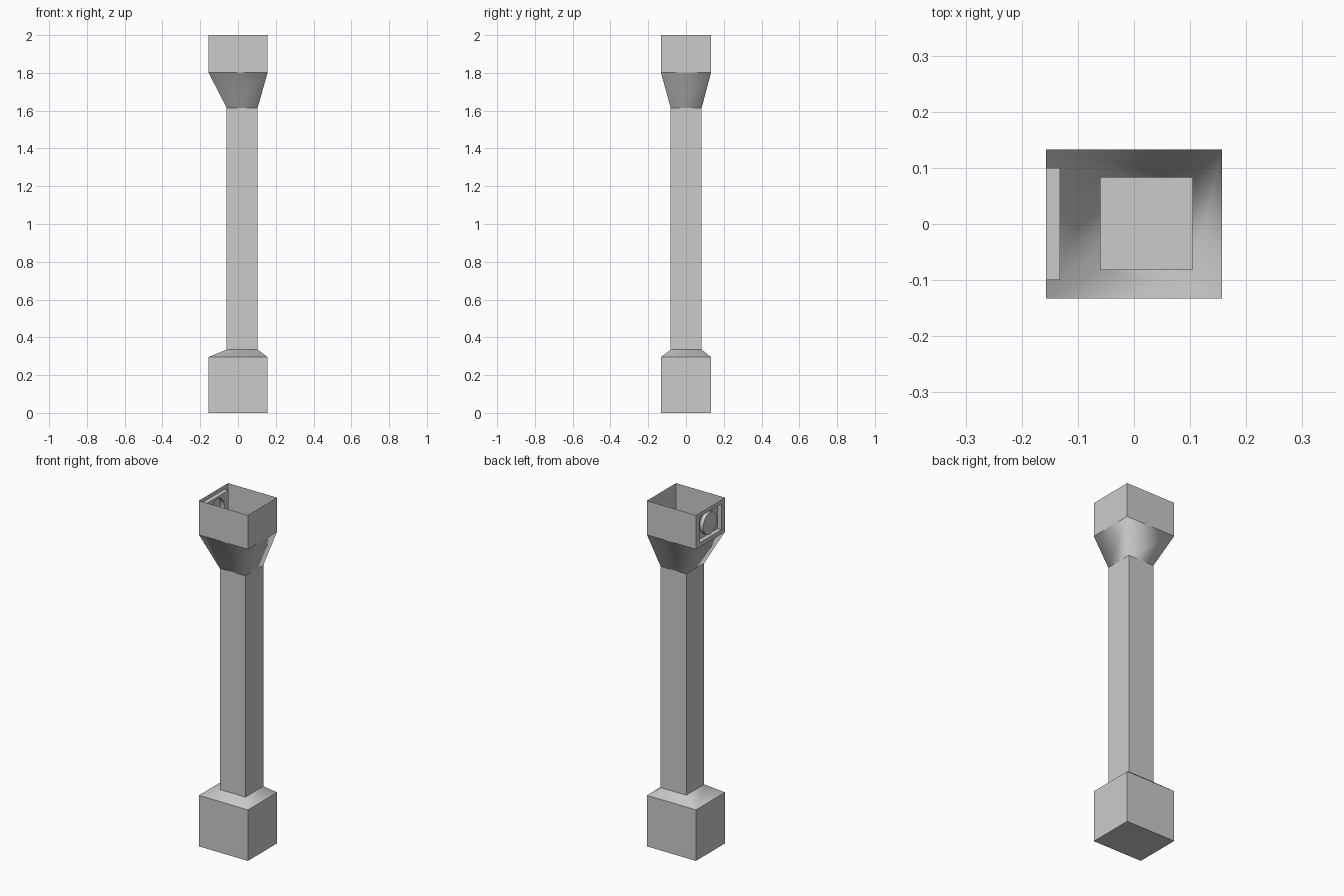
import bpy, bmesh, math

if "Cube" in bpy.data.objects:
    bpy.data.objects.remove(bpy.data.objects["Cube"])

HX, HY = 0.157, 0.133      # half size of base and capital
SX, SY, SH = 0.022, 0.001, 0.082   # shaft centre and half size
IN_X = -0.132              # depth of the recessed panel


def rect(bm, x0, x1, y0, y1, z):
    return [bm.verts.new(p) for p in
            ((x0, y0, z), (x1, y0, z), (x1, y1, z), (x0, y1, z))]


def bridge(bm, a, b, skip=(), smooth=False):
    """Join two closed loops with quads."""
    n = len(a)
    for i in range(n):
        if i in skip:
            continue
        j = (i + 1) % n
        f = bm.faces.new((a[i], a[j], b[j], b[i]))
        f.smooth = smooth
    for loop in (a, b):
        for i in range(n):
            e = bm.edges.get((loop[i], loop[(i + 1) % n]))
            if e:
                e.smooth = False


def fill_between(bm, outer, inner):
    """Flat face between two loops, the inner one being a hole."""
    edges = []
    for loop in (outer, inner):
        for i in range(len(loop)):
            pair = (loop[i], loop[(i + 1) % len(loop)])
            edges.append(bm.edges.get(pair) or bm.edges.new(pair))
    bmesh.ops.triangle_fill(bm, use_beauty=True, use_dissolve=False,
                            edges=edges, normal=(-1, 0, 0))


def finish(bm, name):
    me = bpy.data.meshes.new(name)
    bm.to_mesh(me)
    bm.free()
    ob = bpy.data.objects.new(name, me)
    bpy.context.collection.objects.link(ob)
    return ob


def big(bm, z):
    return rect(bm, -HX, HX, -HY, HY, z)


def small(bm, z):
    return rect(bm, SX - SH, SX + SH, SY - SH, SY + SH, z)


# Base block with sloped shoulder
bm = bmesh.new()
r0, r1, r2 = big(bm, 0), big(bm, 0.295), small(bm, 0.335)
bm.faces.new(r0[::-1])
bridge(bm, r0, r1)
bridge(bm, r1, r2, smooth=True)
finish(bm, "base")

# Shaft, an open square tube
bm = bmesh.new()
bridge(bm, small(bm, 0.335), small(bm, 1.615))
finish(bm, "shaft")

# Capital: flared neck and open-topped box, left wall built separately
bm = bmesh.new()
r0, r1, r2 = small(bm, 1.615), big(bm, 1.803), big(bm, 2.0)
bridge(bm, r0, r1, smooth=True)
bridge(bm, r1, r2, skip=(3,))
finish(bm, "capital")

# Left wall of the capital with recessed panel and round boss
bm = bmesh.new()


def panel(x, hy, z0, z1):
    return [bm.verts.new(p) for p in
            ((x, hy, z0), (x, -hy, z0), (x, -hy, z1), (x, hy, z1))]


def disc(x, r=0.063, n=24):
    return [bm.verts.new((x, -r * math.sin(2 * math.pi * i / n),
                          1.902 + r * math.cos(2 * math.pi * i / n)))
            for i in range(n)][::-1]


wall = panel(-HX, HY, 1.803, 2.0)
rim = panel(-HX, 0.1, 1.827, 1.977)
floor = panel(IN_X, 0.1, 1.827, 1.977)
ring, top = disc(IN_X), disc(-HX + 0.003)
bridge(bm, wall, rim)
bridge(bm, rim, floor)
fill_between(bm, floor, ring)
bridge(bm, ring, top, smooth=True)
bm.faces.new(top)
bmesh.ops.recalc_face_normals(bm, faces=bm.faces)
# keep the wall facing outward
bm.faces.ensure_lookup_table()
bm.normal_update()
if bm.faces[0].normal.x > 0:
    bmesh.ops.reverse_faces(bm, faces=bm.faces)
finish(bm, "capital_panel")
